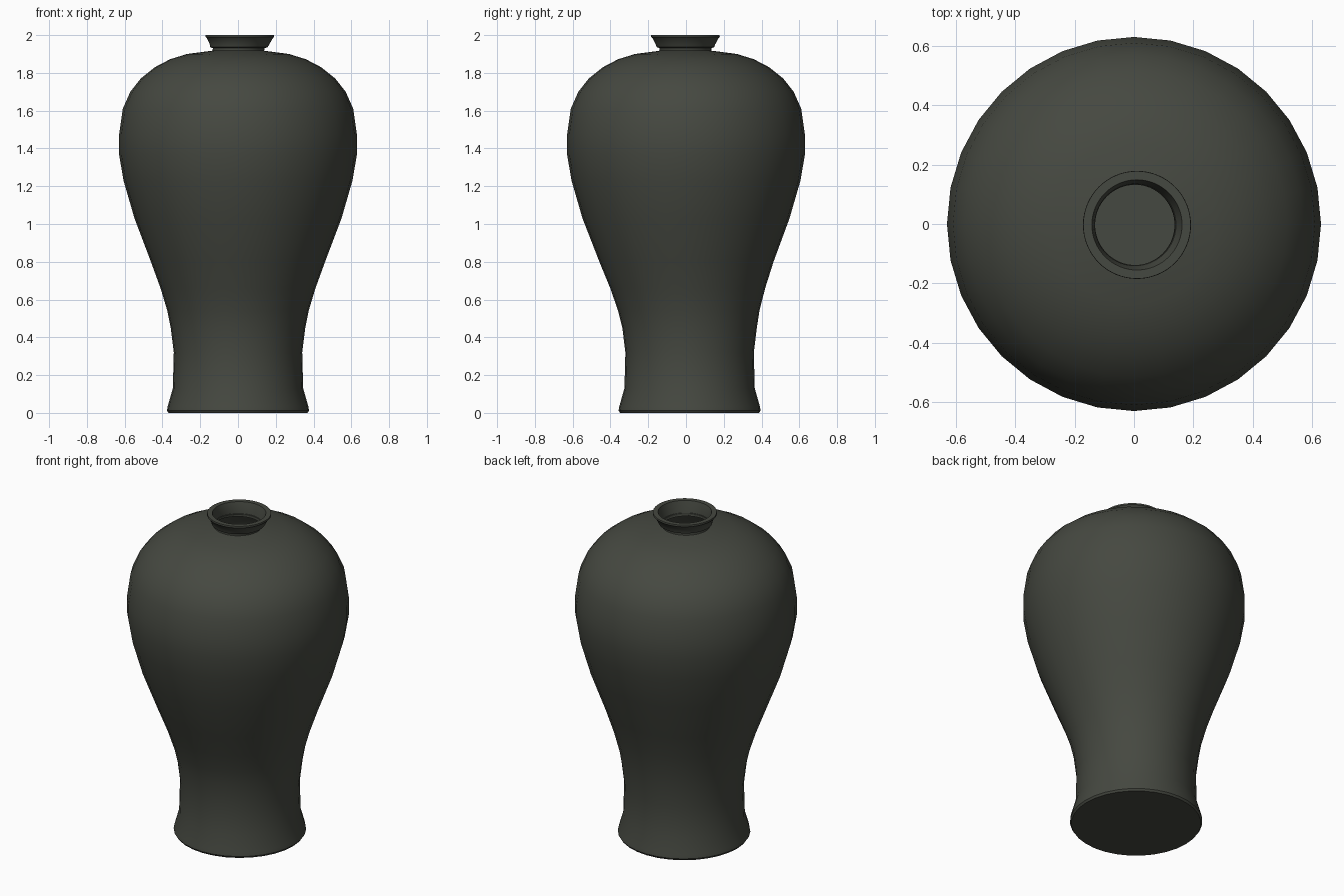
import bpy, bmesh, math

if "Cube" in bpy.data.objects:
    bpy.data.objects.remove(bpy.data.objects["Cube"])

mat = bpy.data.materials.new("dark_glaze")
mat.diffuse_color = (0.06, 0.065, 0.052, 1)
mat.use_nodes = True
mat.node_tree.nodes["Principled BSDF"].inputs["Base Color"].default_value = mat.diffuse_color


def lathe(name, profile, sides, cap_bottom=False):
    """Turn a profile of (radius, z, centre_x, centre_y) rings into a surface."""
    bm = bmesh.new()
    rings = []
    for r, z, cx, cy in profile:
        rings.append([bm.verts.new((cx + r * math.cos(2 * math.pi * i / sides),
                                    cy + r * math.sin(2 * math.pi * i / sides), z))
                      for i in range(sides)])
    for a, b in zip(rings, rings[1:]):
        for i in range(sides):
            j = (i + 1) % sides
            bm.faces.new((a[i], a[j], b[j], b[i]))
    if cap_bottom:
        bm.faces.new(rings[0][::-1])
    mesh = bpy.data.meshes.new(name)
    bm.to_mesh(mesh)
    bm.free()
    obj = bpy.data.objects.new(name, mesh)
    bpy.context.collection.objects.link(obj)
    mesh.materials.append(mat)
    bpy.ops.object.select_all(action='DESELECT')
    obj.select_set(True)
    bpy.context.view_layer.objects.active = obj
    bpy.ops.object.shade_smooth_by_angle(angle=math.radians(30))
    return obj


# Body: flared foot, narrow waist, wide shoulder; the foot sits slightly off axis
body = [(.368, 0), (.376, .012), (.372, .035), (.345, .13), (.34, .32),
        (.356, .45), (.374, .54), (.41, .66), (.461, .80), (.548, 1.03),
        (.606, 1.23), (.63, 1.37), (.63, 1.47), (.61, 1.61), (.57, 1.70),
        (.515, 1.77), (.44, 1.83), (.36, 1.872), (.27, 1.9), (.14, 1.917)]
lathe("vase_body",
      [(r, z, 0, .019 * min(1, max(0, (.85 - z) / .4))) for r, z in body],
      32, cap_bottom=True)

# Neck and rim: short neck, flaring lip, inner throat
rim = [(.155, 1.911), (.137, 1.918), (.135, 1.93), (.152, 1.936), (.157, 1.95),
       (.175, 1.985), (.182, 1.99), (.181, 2.0), (.152, 2.0), (.148, 1.985),
       (.138, 1.94), (.136, 1.912)]
lathe("neck_rim", [(r, z, .01 * min(1, (z - 1.91) / .05), -.003) for r, z in rim], 64)
